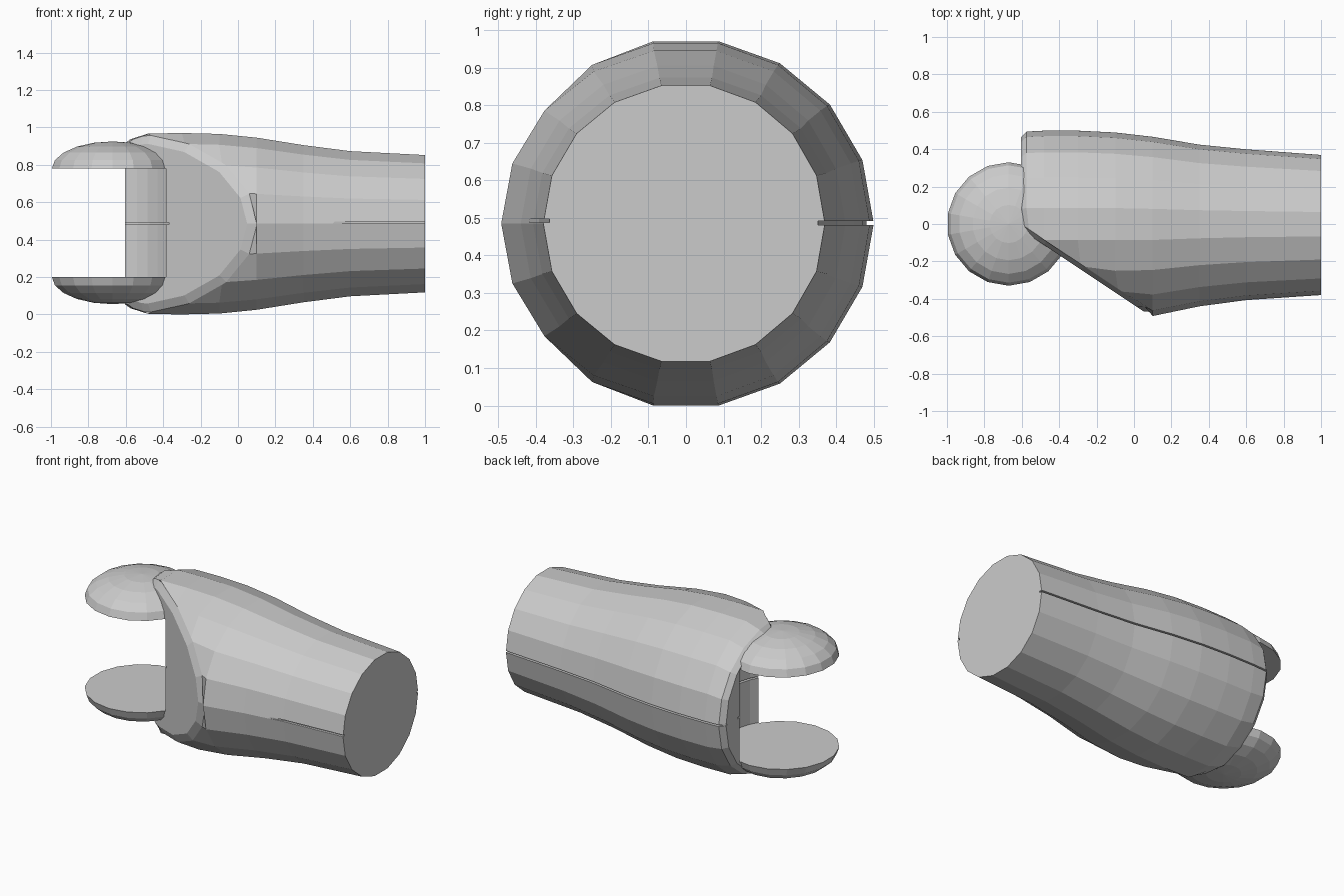
import bpy, bmesh
from math import cos, sin, tau
from mathutils import Vector, Matrix

if "Cube" in bpy.data.objects:
    bpy.data.objects.remove(bpy.data.objects["Cube"])

ZC = 0.485      # mid height of the sleeve
SIDES = 18
HINGE_X = -0.67
# x, half width at back, half width at front, half height
STATIONS = [(-.605, .465, .45, .43), (-.575, .495, .48, .452), (-.48, .5, .495, .482),
            (-.3, .5, .5, .485), (-.1, .49, .5, .48), (.1, .467, .492, .46),
            (.35, .425, .44, .42), (.6, .4, .407, .388), (1, .37, .38, .367)]


def finish(bm, name):
    bmesh.ops.recalc_face_normals(bm, faces=bm.faces)
    mesh = bpy.data.meshes.new(name)
    bm.to_mesh(mesh)
    bm.free()
    obj = bpy.data.objects.new(name, mesh)
    bpy.context.collection.objects.link(obj)
    return obj


def cylinder(name, radius, z0, z1):
    bm = bmesh.new()
    bmesh.ops.create_cone(bm, cap_ends=True, segments=32, radius1=radius, radius2=radius,
                          depth=z1 - z0, matrix=Matrix.Translation((HINGE_X, 0, (z0 + z1) / 2)))
    return finish(bm, name)


def prism(name, outline, z0, z1):
    bm = bmesh.new()
    face = bm.faces.new([bm.verts.new((x, y, z0)) for x, y in outline])
    ext = bmesh.ops.extrude_face_region(bm, geom=[face])["geom"]
    bmesh.ops.translate(bm, vec=(0, 0, z1 - z0),
                        verts=[v for v in ext if isinstance(v, bmesh.types.BMVert)])
    return finish(bm, name)


def combine(target, tool, operation):
    mod = target.modifiers.new("bool", 'BOOLEAN')
    mod.operation = operation
    mod.solver = 'EXACT'
    mod.object = tool
    bpy.context.view_layer.objects.active = target
    bpy.ops.object.modifier_apply(modifier=mod.name)
    bpy.data.objects.remove(tool)


# Tapered sleeve lofted through the stations
bm = bmesh.new()
rings = []
for x, back, front, rz in STATIONS:
    ring = []
    for i in range(SIDES):
        a = tau * i / SIDES
        ry = back if cos(a) > 0 else front
        ring.append(bm.verts.new((x, ry * cos(a), ZC + rz * sin(a) / sin(tau * 4 / SIDES))))
    rings.append(ring)
for r0, r1 in zip(rings, rings[1:]):
    for i in range(SIDES):
        j = (i + 1) % SIDES
        bm.faces.new((r0[i], r0[j], r1[j], r1[i]))
bm.faces.new(rings[0])
bm.faces.new(rings[-1])
bmesh.ops.recalc_face_normals(bm, faces=bm.faces)

# Slanted relief across the front, with a softened rim
normal = Vector((-.555, -.832, 0))
cut = bmesh.ops.bisect_plane(bm, geom=bm.verts[:] + bm.edges[:] + bm.faces[:], dist=1e-5,
                             plane_co=(-.35, -.2, ZC), plane_no=normal, clear_outer=True)
edges = [e for e in cut["geom_cut"] if isinstance(e, bmesh.types.BMEdge)]
cap = bmesh.ops.edgeloop_fill(bm, edges=edges)["faces"][0]
rim = list(cap.verts)
bmesh.ops.recalc_face_normals(bm, faces=bm.faces)
bmesh.ops.inset_individual(bm, faces=[cap], thickness=.045, use_even_offset=True)
for v in rim:
    v.co -= normal * .025
sleeve = finish(bm, "jointed_sleeve")

# Domed hinge lobes above and below
for z in (.78, .2):
    bm = bmesh.new()
    bmesh.ops.create_uvsphere(bm, u_segments=18, v_segments=10, radius=1,
                              matrix=Matrix.Translation((HINGE_X, 0, z)) @ Matrix.Diagonal((.33, .33, .145, 1)))
    combine(sleeve, finish(bm, "lobe"), 'UNION')

# Round hinge recess between the lobes, which also flattens their inner sides
combine(sleeve, cylinder("recess", .337, .2, .78), 'DIFFERENCE')

# Thin seam around the recess, the back and part of the front
S0, S1 = ZC - .004, ZC + .006
combine(sleeve, cylinder("recess_seam", .355, S0, S1), 'DIFFERENCE')
back_line = [(x * 1.02, b - .02) for x, b, f, h in STATIONS]
combine(sleeve, prism("back_seam", back_line + [(1.02, .6), (-.62, .6)], S0, S1), 'DIFFERENCE')
front_line = [(.4, -.45), (.6, -.392), (1.02, -.362)]
combine(sleeve, prism("front_seam", front_line + [(1.02, -.6), (.4, -.6)], S0 + .006, S1 + .006), 'DIFFERENCE')
